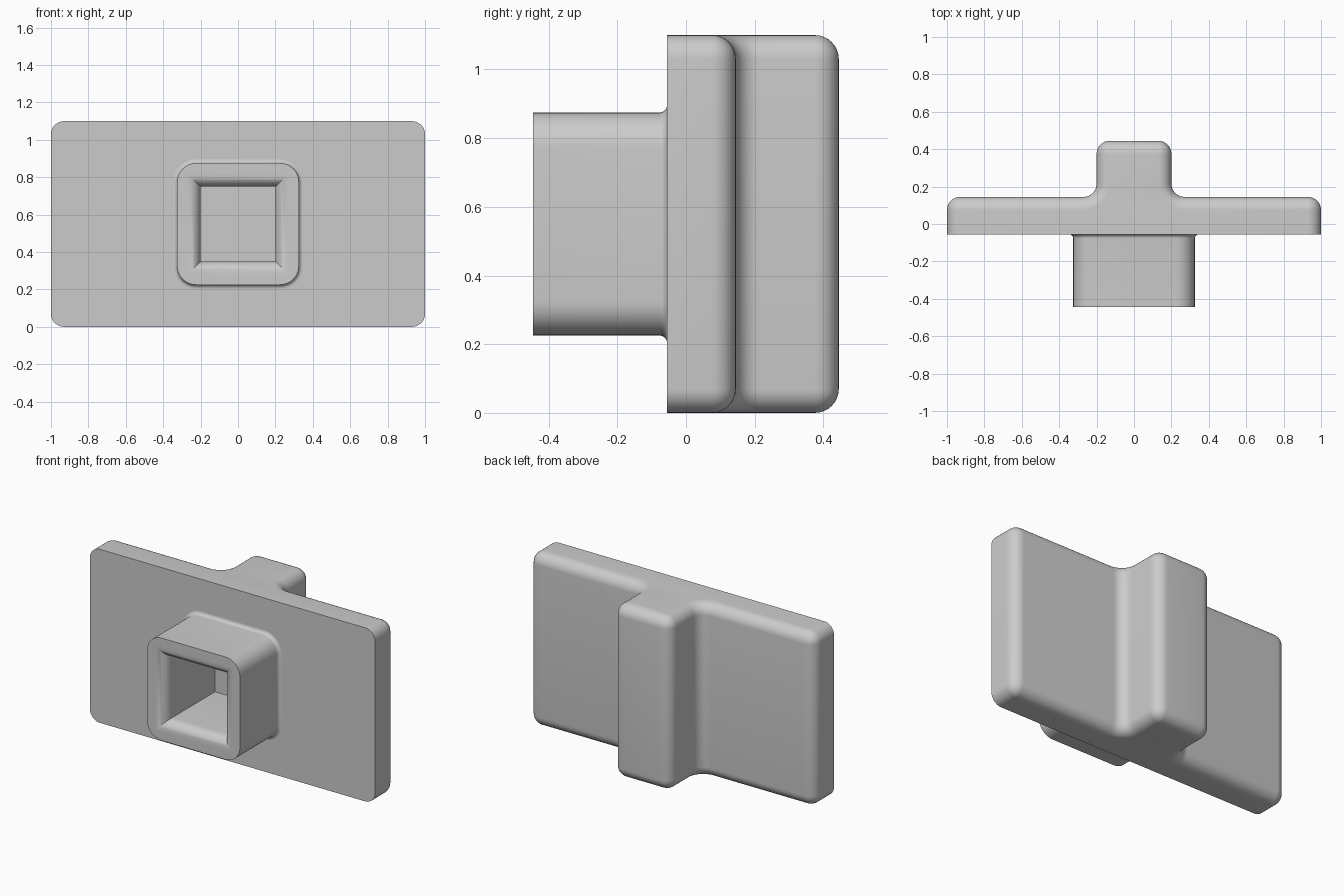
import bpy
import bmesh
from math import sin, cos, pi, radians

cube = bpy.data.objects.get("Cube")
if cube:
    bpy.data.objects.remove(cube)

STEPS = 8                  # segments per rounded corner
R = 0.07                   # edge rounding
HEIGHT = 1.1
MID = HEIGHT / 2
FRONT, PLATE_BACK, RIB_BACK = -0.055, 0.145, 0.445
SOCKET_FRONT = -0.445
HOLE = 0.2                 # half width of the square hole
HOLE_END = 0.055

grey = bpy.data.materials.new("light_grey")
grey.use_nodes = True
grey.diffuse_color = (0.6, 0.6, 0.6, 1)
grey.node_tree.nodes["Principled BSDF"].inputs["Base Color"].default_value = (0.6, 0.6, 0.6, 1)


def arc(cx, cy, radius, start, end):
    angles = [radians(start + (end - start) * i / STEPS) for i in range(STEPS + 1)]
    return [(cx + radius * cos(a), cy + radius * sin(a)) for a in angles]


def loft(name, rings, caps):
    """Skin a list of closed rings that all have the same point count."""
    bm = bmesh.new()
    loops = [[bm.verts.new(p) for p in ring] for ring in rings]
    for a, b in zip(loops, loops[1:]):
        for i in range(len(a)):
            j = (i + 1) % len(a)
            bm.faces.new((a[i], a[j], b[j], b[i]))
    if caps:
        bm.faces.new(loops[0][::-1])
        bm.faces.new(loops[-1])
    bmesh.ops.remove_doubles(bm, verts=bm.verts, dist=0.0001)
    bmesh.ops.recalc_face_normals(bm, faces=bm.faces)
    mesh = bpy.data.meshes.new(name)
    bm.to_mesh(mesh)
    bm.free()
    mesh.materials.append(grey)
    obj = bpy.data.objects.new(name, mesh)
    bpy.context.collection.objects.link(obj)
    return obj


def activate(obj):
    bpy.ops.object.select_all(action="DESELECT")
    obj.select_set(True)
    bpy.context.view_layer.objects.active = obj


# Plate with back rib: a rounded T outline, drawn in at top and bottom
def outline(inset):
    half = [(1 - inset, FRONT)]
    half += arc(1 - R, PLATE_BACK - R, R - inset, 0, 90)
    half += arc(0.2 + R, PLATE_BACK + R, R + inset, 270, 180)
    half += arc(0.2 - R, RIB_BACK - R, R - inset, 0, 90)
    return half + [(-x, y) for x, y in reversed(half)]


rim = [(R * (1 - sin(a)), R * (1 - cos(a)))
       for a in (pi / 2 * i / STEPS for i in range(STEPS + 1))]
levels = [(inset, rise) for inset, rise in
          [(i, z) for i, z in rim]]
levels += [(i, HEIGHT - z) for i, z in reversed(rim)]
levels = [(inset, z) for inset, z in levels]
# Bottom rim goes from full inset at z = 0 to none at z = R
body = loft("plate_with_rib",
            [[(x, y, z) for x, y in outline(inset)] for inset, z in levels], True)

# Square pocket cut into the plate
bpy.ops.mesh.primitive_cube_add(size=1, location=(0, (HOLE_END - 0.3) / 2, MID))
cutter = bpy.context.object
cutter.name = "pocket_cutter"
cutter.hide_render = True
cutter.scale = (2 * HOLE, HOLE_END + 0.3, 2 * HOLE)
cutter.data.materials.append(grey)
cut = body.modifiers.new("pocket", "BOOLEAN")
cut.operation = "DIFFERENCE"
cut.solver = "EXACT"
cut.object = cutter
activate(body)
bpy.ops.object.modifier_apply(modifier=cut.name)
bpy.data.objects.remove(cutter)


# Square socket: filleted root, rounded corners, flared mouth, straight bore
def ring(half, radius, y):
    c = half - radius
    pts = []
    for k, (sx, sz) in enumerate([(1, 1), (-1, 1), (-1, -1), (1, -1)]):
        pts += arc(sx * c, MID + sz * c, radius, 90 * k, 90 * k + 90)
    return [(x, y, z) for x, z in pts]


ROOT = 0.022
quarter = [pi / 2 * i / STEPS for i in range(STEPS + 1)]
rings = []
for a in quarter:
    flare = ROOT * (1 - sin(a))
    rings.append(ring(0.325 + flare, 0.1 + flare, FRONT - ROOT * (1 - cos(a))))
rings.append(ring(0.325, 0.1, SOCKET_FRONT))
for a in quarter:
    rings.append(ring(HOLE + R * (1 - sin(a)), 0, SOCKET_FRONT + R * (1 - cos(a))))
rings.append(ring(HOLE, 0, FRONT))
socket = loft("socket", rings, False)

# The open sleeve must face outward: check a face on its outer right side
mesh = socket.data
outer = max(mesh.polygons, key=lambda p: p.area * (p.center.x > 0.32))
if outer.normal.x < 0:
    mesh.flip_normals()

for obj in (body, socket):
    activate(obj)
    bpy.ops.object.shade_smooth_by_angle(angle=radians(30))
